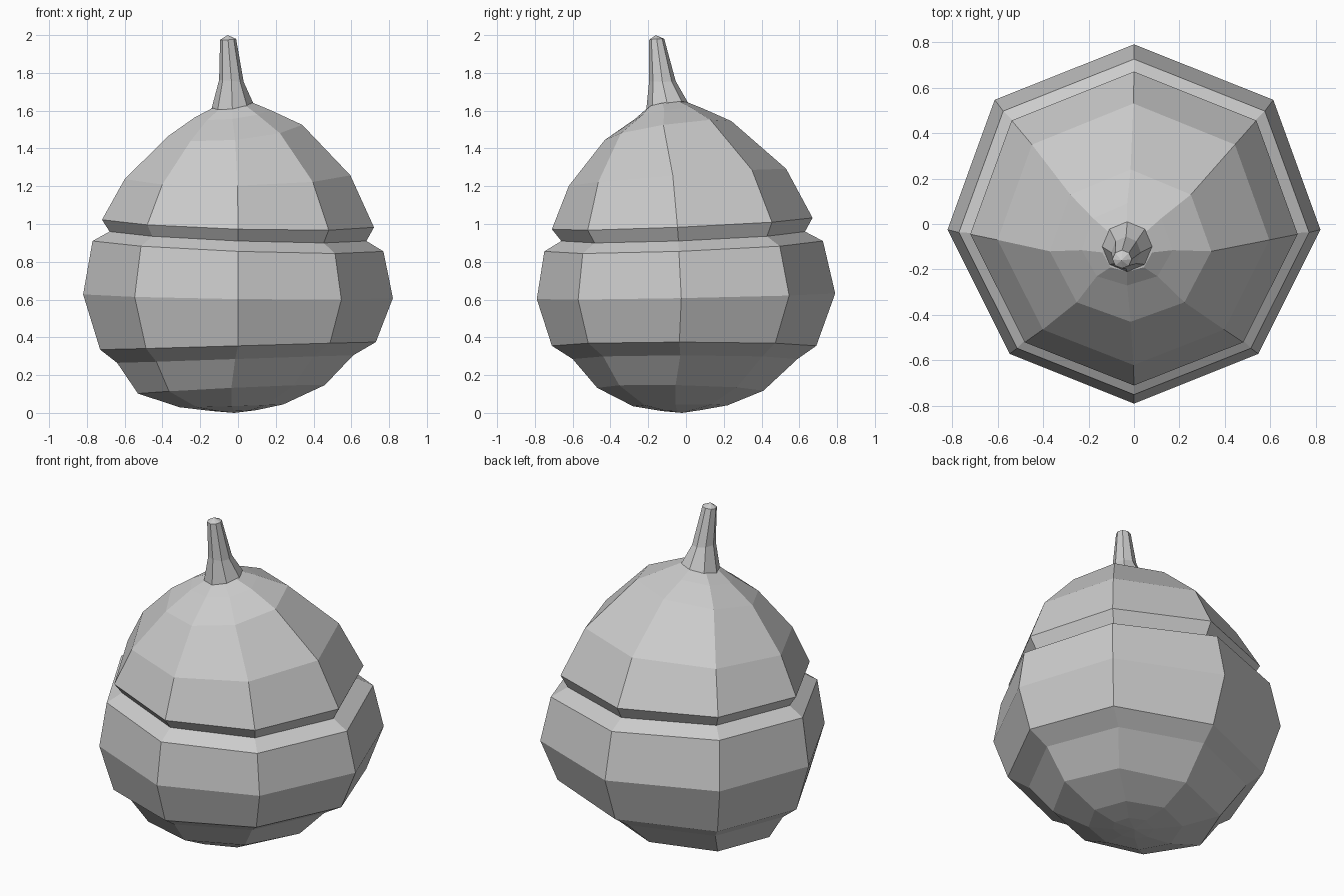
import bpy, bmesh
from math import sin, cos, pi

N = 8  # sides


def ring_points(left, right, front, back, skew):
    """Eight-sided ring from (x,z) at left/right and (y,z) at front/back."""
    cx, rx = (left[0] + right[0]) / 2, (right[0] - left[0]) / 2
    cy, ry = (front[0] + back[0]) / 2, (back[0] - front[0]) / 2
    zm = (left[1] + right[1] + front[1] + back[1]) / 4
    tx, ty = (right[1] - left[1]) / 2, (back[1] - front[1]) / 2
    pts = []
    for i in range(N):
        a = 2 * pi * i / N
        c, s = cos(a), sin(a)
        pts.append((cx + rx * c * (1 + 0.08 * skew * s),
                    cy + ry * s - 0.025 * skew * c * c,
                    zm + tx * c + ty * s))
    return pts


def loft(name, rings, bottom, top, skew=1):
    bm = bmesh.new()
    loops = [[bm.verts.new(p) for p in ring_points(*r, skew)] for r in rings]
    for lo, hi in zip(loops, loops[1:]):
        for i in range(N):
            j = (i + 1) % N
            bm.faces.new((lo[i], lo[j], hi[j], hi[i]))
    for loop, tip in ((loops[0], bottom), (loops[-1], top)):
        v = bm.verts.new(tip)
        for i in range(N):
            bm.faces.new((loop[i], loop[(i + 1) % N], v))
    bmesh.ops.recalc_face_normals(bm, faces=bm.faces[:])
    me = bpy.data.meshes.new(name)
    bm.to_mesh(me)
    bm.free()
    ob = bpy.data.objects.new(name, me)
    bpy.context.collection.objects.link(ob)
    return ob


# Faceted gourd body: base, belly, groove and overhanging tilted cap
loft("gourd_body", [
    ((-0.14, 0.01), (0.10, 0.015), (-0.13, 0.01), (0.08, 0.015)),
    ((-0.31, 0.03), (0.24, 0.045), (-0.28, 0.035), (0.22, 0.04)),
    ((-0.53, 0.10), (0.46, 0.145), (-0.47, 0.135), (0.41, 0.12)),
    ((-0.64, 0.26), (0.61, 0.30), (-0.60, 0.29), (0.59, 0.29)),
    ((-0.73, 0.33), (0.73, 0.37), (-0.71, 0.36), (0.69, 0.36)),
    ((-0.82, 0.63), (0.82, 0.61), (-0.79, 0.60), (0.79, 0.63)),
    ((-0.77, 0.92), (0.77, 0.865), (-0.75, 0.845), (0.725, 0.90)),
    ((-0.68, 0.97), (0.68, 0.92), (-0.66, 0.90), (0.63, 0.95)),
    ((-0.72, 1.03), (0.72, 0.99), (-0.71, 0.965), (0.67, 1.025)),
    ((-0.60, 1.24), (0.595, 1.26), (-0.62, 1.20), (0.53, 1.29)),
    ((-0.37, 1.46), (0.34, 1.52), (-0.43, 1.45), (0.24, 1.55)),
    ((-0.23, 1.56), (0.17, 1.60), (-0.27, 1.56), (0.09, 1.615)),
    ((-0.14, 1.61), (0.08, 1.64), (-0.21, 1.61), (0.01, 1.645)),
], (-0.02, -0.02, 0.0), (-0.03, -0.1, 1.63))

# Leaning stem
loft("stem", [
    ((-0.14, 1.61), (0.08, 1.64), (-0.21, 1.61), (0.01, 1.645)),
    ((-0.10, 1.76), (0.03, 1.75), (-0.195, 1.76), (-0.055, 1.76)),
    ((-0.095, 1.975), (-0.01, 1.98), (-0.195, 1.975), (-0.115, 1.98)),
], (-0.03, -0.1, 1.61), (-0.055, -0.16, 2.0), 0)
